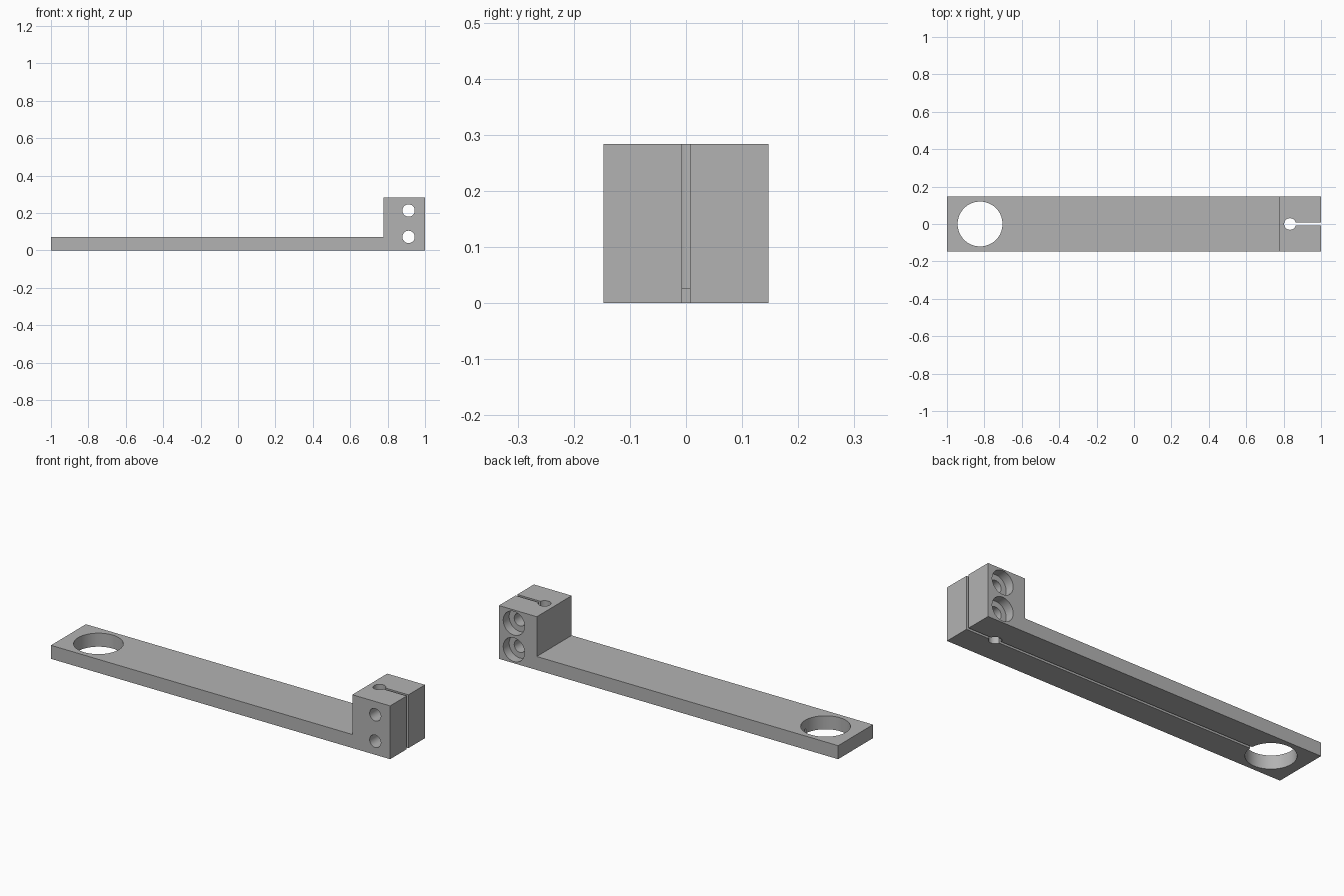
import bpy
import bmesh
import math

default = bpy.data.objects.get("Cube")
if default:
    bpy.data.objects.remove(default, do_unlink=True)

# Single flat grey
grey = bpy.data.materials.new("machined grey")
grey.use_nodes = True
colour = (0.45, 0.45, 0.45, 1)
grey.diffuse_color = colour
grey.node_tree.nodes["Principled BSDF"].inputs["Base Color"].default_value = colour

HALF_W = 0.147
ARM_H, BLOCK_H = 0.072, 0.284
BLOCK_X = 0.777
RING_X, RING_R = -0.823, 0.12
RELIEF_X, RELIEF_R = 0.834, 0.031
SLIT = 0.0145
BOLT_X, BOLT_R, BORE_R, BORE_DEPTH = 0.912, 0.033, 0.063, 0.05


def add_object(name, bm):
    bmesh.ops.recalc_face_normals(bm, faces=bm.faces)
    mesh = bpy.data.meshes.new(name)
    bm.to_mesh(mesh)
    bm.free()
    mesh.materials.append(grey)
    obj = bpy.data.objects.new(name, mesh)
    bpy.context.collection.objects.link(obj)
    return obj


def cut(name, bm):
    """Subtract a temporary cutter from the bracket."""
    cutter = add_object(name, bm)
    cutter.hide_render = True
    mod = bracket.modifiers.new(name, "BOOLEAN")
    mod.operation = "DIFFERENCE"
    mod.solver = "EXACT"
    mod.object = cutter
    bpy.ops.object.modifier_apply(modifier=mod.name)
    bpy.data.objects.remove(cutter, do_unlink=True)


def cut_hole(name, centre, radius, depth, axis="Z"):
    bm = bmesh.new()
    bmesh.ops.create_cone(bm, cap_ends=True, segments=64,
                          radius1=radius, radius2=radius, depth=depth)
    if axis == "Y":
        for v in bm.verts:
            v.co.y, v.co.z = v.co.z, -v.co.y
    bmesh.ops.translate(bm, verts=bm.verts, vec=centre)
    cut(name, bm)


def cut_box(name, x0, x1, z0, z1):
    bm = bmesh.new()
    bmesh.ops.create_cube(bm, size=1)
    bmesh.ops.scale(bm, verts=bm.verts, vec=(x1 - x0, SLIT, z1 - z0))
    bmesh.ops.translate(bm, verts=bm.verts, vec=((x0 + x1) / 2, 0, (z0 + z1) / 2))
    cut(name, bm)


# Flat arm and clamp block as one L-shaped extrusion
bm = bmesh.new()
outline = [(-1, 0), (1, 0), (1, BLOCK_H), (BLOCK_X, BLOCK_H), (BLOCK_X, ARM_H), (-1, ARM_H)]
side = bm.faces.new([bm.verts.new((x, -HALF_W, z)) for x, z in outline])
ext = bmesh.ops.extrude_face_region(bm, geom=[side])
moved = [g for g in ext["geom"] if isinstance(g, bmesh.types.BMVert)]
bmesh.ops.translate(bm, verts=moved, vec=(0, 2 * HALF_W, 0))
bracket = add_object("clamp_arm", bm)
bpy.context.view_layer.objects.active = bracket
bracket.select_set(True)

# Large mounting ring hole, underside groove, clamp slit and relief hole
cut_hole("ring_hole", (RING_X, 0, 0), RING_R, 1)
cut_box("underside_groove", RING_X, RELIEF_X, -0.1, 0.025)
cut_box("clamp_slit", RELIEF_X, 1.1, -0.1, 0.4)
cut_hole("relief_hole", (RELIEF_X, 0, 0), RELIEF_R, 1)

# Two bolt holes, counterbored from the back
for z in (0.072, 0.213):
    cut_hole("bolt_hole", (BOLT_X, 0, z), BOLT_R, 1, "Y")
    cut_hole("counterbore", (BOLT_X, HALF_W, z), BORE_R, 2 * BORE_DEPTH, "Y")

bpy.ops.object.shade_smooth_by_angle(angle=math.radians(30))
